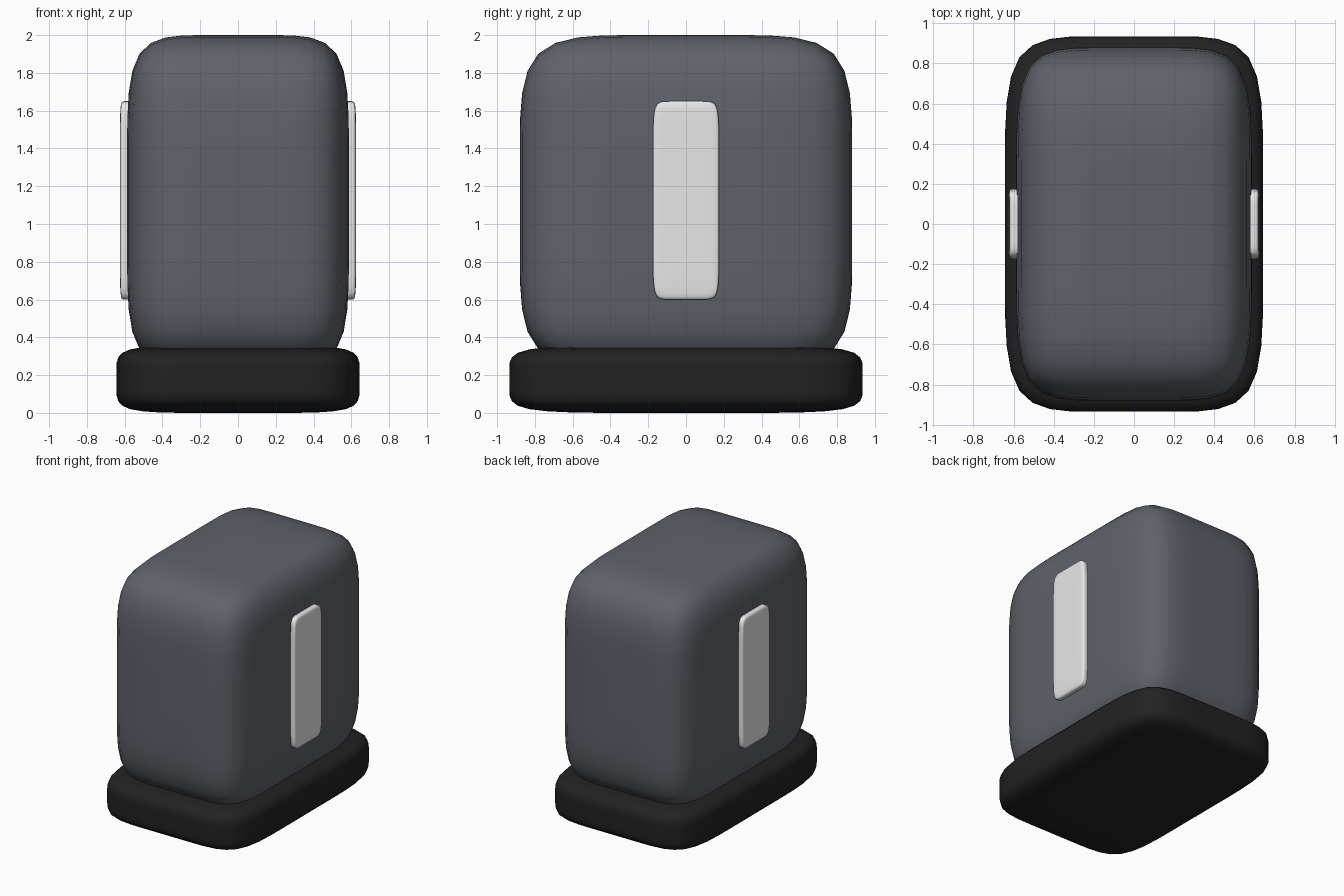
import bpy
import bmesh

cube = bpy.data.objects.get("Cube")
if cube:
    bpy.data.objects.remove(cube, do_unlink=True)


def make_material(name, colour):
    mat = bpy.data.materials.new(name)
    mat.use_nodes = True
    mat.diffuse_color = (*colour, 1)
    bsdf = mat.node_tree.nodes["Principled BSDF"]
    bsdf.inputs["Base Color"].default_value = (*colour, 1)
    bsdf.inputs["Roughness"].default_value = 0.6
    return mat


def soft_box(name, centre, half, loop, mat):
    """Subdivision box; a larger loop position gives tighter corners."""
    bm = bmesh.new()
    bmesh.ops.create_cube(bm, size=2)
    bmesh.ops.subdivide_edges(bm, edges=bm.edges[:], cuts=2, use_grid_fill=True)
    for v in bm.verts:
        for i in range(3):
            f = v.co[i]
            if abs(f) < 0.9:
                f = loop if f > 0 else -loop
            v.co[i] = f * half[i]
    for face in bm.faces:
        face.smooth = True
    mesh = bpy.data.meshes.new(name)
    bm.to_mesh(mesh)
    bm.free()
    mesh.materials.append(mat)
    obj = bpy.data.objects.new(name, mesh)
    obj.location = centre
    bpy.context.collection.objects.link(obj)
    sub = obj.modifiers.new("Rounding", 'SUBSURF')
    sub.levels = sub.render_levels = 2
    return obj


slate = make_material("slate_grey", (0.115, 0.123, 0.145))
black = make_material("soft_black", (0.016, 0.016, 0.016))
white = make_material("off_white", (0.8, 0.8, 0.8))

# Base pad and main housing
soft_box("base", (0, 0, 0.178), (0.643, 0.935, 0.178), 0.33, black)
soft_box("housing", (0, 0, 1.12), (0.587, 0.88, 0.88), 0.33, slate)

# Raised strip on each side
for side, label in ((1, "left"), (-1, "right")):
    soft_box(label + "_strip", (side * 0.58, 0, 1.125),
             (0.045, 0.175, 0.525), 0.6, white)
